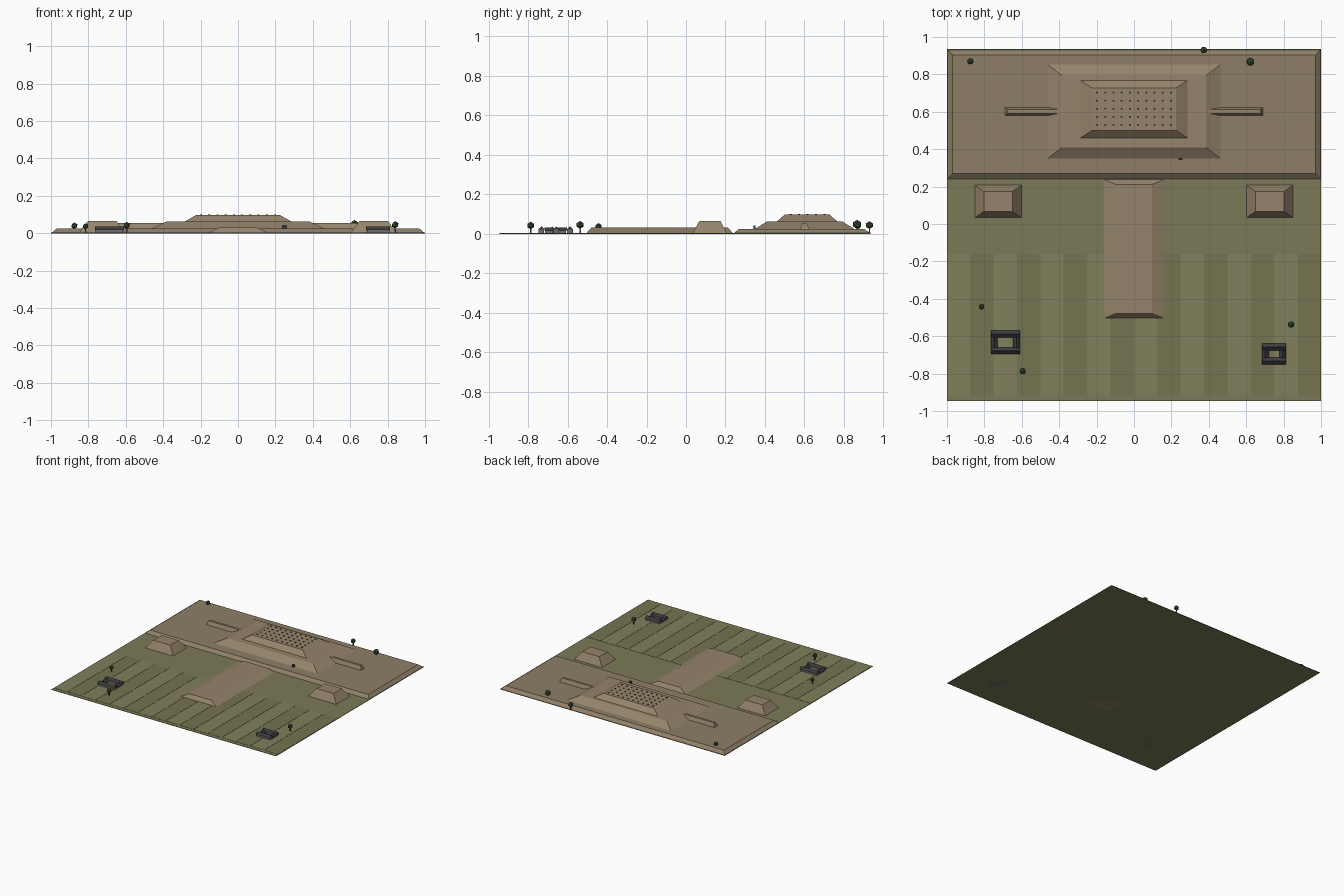
import bpy, bmesh

if "Cube" in bpy.data.objects:
    bpy.data.objects.remove(bpy.data.objects["Cube"])

def material(name, rgb):
    m = bpy.data.materials.new(name)
    m.diffuse_color = (*rgb, 1)
    m.use_nodes = True
    m.node_tree.nodes["Principled BSDF"].inputs["Base Color"].default_value = m.diffuse_color
    return m

EARTH = material("rammed_earth", (0.30, 0.23, 0.145))
TERRACE = material("terrace_earth", (0.27, 0.21, 0.135))
GRASS = material("grass", (0.20, 0.195, 0.095))
FIELDS = [material("field_a", (0.22, 0.215, 0.105)), material("field_b", (0.18, 0.175, 0.08))]
ROOF = material("roof_tile", (0.045, 0.045, 0.055))
WALL = material("wall", (0.16, 0.15, 0.14))
LEAF = material("leaf", (0.045, 0.085, 0.04))
BARK = material("bark", (0.09, 0.06, 0.035))
STONE = material("dark_stone", (0.04, 0.04, 0.04))

def finish(bm, name, mat):
    bmesh.ops.recalc_face_normals(bm, faces=bm.faces)
    me = bpy.data.meshes.new(name)
    bm.to_mesh(me)
    bm.free()
    me.materials.append(mat)
    ob = bpy.data.objects.new(name, me)
    bpy.context.collection.objects.link(ob)
    return ob

def frustum(name, mat, x, y, z, ix=0.0, iy=0.0):
    """Box over ranges x, y, z whose top is inset by ix and iy."""
    bm = bmesh.new()
    bmesh.ops.create_cube(bm, size=1)
    for v in bm.verts:
        top = v.co.z > 0
        sx, sy = (1 if v.co.x > 0 else -1), (1 if v.co.y > 0 else -1)
        v.co = ((x[1] if sx > 0 else x[0]) - (sx * ix if top else 0),
                (y[1] if sy > 0 else y[0]) - (sy * iy if top else 0),
                z[1] if top else z[0])
    return finish(bm, name, mat)

# ground and field strips
frustum("ground", GRASS, (-1, 1), (-0.945, 0.935), (0, 0.003))
for i in range(16):
    x0 = -1 + i * 0.125
    frustum("field_strip", FIELDS[i % 2], (x0 + 0.002, x0 + 0.121), (-0.915, -0.16), (0.001, 0.0045))

# stepped platform
frustum("terrace", TERRACE, (-1, 1), (0.238, 0.935), (0, 0.025), 0.03, 0.032)
frustum("middle_tier", EARTH, (-0.468, 0.468), (0.346, 0.857), (0.022, 0.062), 0.083, 0.064)
frustum("upper_tier", EARTH, (-0.29, 0.29), (0.458, 0.77), (0.06, 0.097), 0.065, 0.042)
frustum("causeway", EARTH, (-0.167, 0.167), (-0.507, 0.24), (0, 0.032), 0.07, 0.028)

# paired ramparts and gate mounds
for s in (-1, 1):
    frustum("rampart", EARTH, sorted((s * 0.38, s * 0.69)), (0.578, 0.625), (0.022, 0.055), 0.014, 0.014)
    frustum("gate_mound", EARTH, sorted((s * 0.60, s * 0.852)), (0.033, 0.209), (0, 0.065), 0.05, 0.035)

# column bases on the upper tier
for i in range(10):
    for j in range(5):
        x, y = -0.198 + i * 0.044, 0.53 + j * 0.043
        bm = bmesh.new()
        bmesh.ops.create_cone(bm, cap_ends=True, segments=8, radius1=0.006, radius2=0.006, depth=0.006)
        bmesh.ops.translate(bm, verts=bm.verts, vec=(x, y, 0.098))
        finish(bm, "column_base", STONE)

# marker stone
frustum("marker_stone", STONE, (0.238, 0.258), (0.343, 0.353), (0.022, 0.043))

def hall(cx, cy, lx, ly, h, along_x):
    """Walled hall with a gable roof."""
    frustum("hall_wall", WALL, (cx - lx / 2 + 0.004, cx + lx / 2 - 0.004),
            (cy - ly / 2 + 0.004, cy + ly / 2 - 0.004), (0, h))
    frustum("hall_roof", ROOF, (cx - lx / 2, cx + lx / 2), (cy - ly / 2, cy + ly / 2), (h, h + 0.015),
            0 if along_x else lx / 2 - 0.001, ly / 2 - 0.001 if along_x else 0)

# courtyard houses
for cx, cy, w, d in ((-0.688, -0.633, 0.155, 0.126), (0.749, -0.695, 0.129, 0.111)):
    t = 0.036
    for s in (-1, 1):
        hall(cx, cy + s * (d - t) / 2, w, t, 0.021, True)
        hall(cx + s * (w - t) / 2, cy, t, d - 2 * t + 0.006, 0.016, False)

# trees
for x, y, z, h, r in ((-0.875, 0.87, 0.02, 0.04, 0.018), (0.373, 0.93, 0, 0.044, 0.02),
                      (0.622, 0.867, 0.02, 0.048, 0.023), (-0.815, -0.443, 0, 0.037, 0.017),
                      (-0.595, -0.787, 0, 0.042, 0.019), (0.84, -0.537, 0, 0.045, 0.02)):
    frustum("tree_trunk", BARK, (x - 0.004, x + 0.004), (y - 0.004, y + 0.004), (z, h), 0.001, 0.001)
    bm = bmesh.new()
    bmesh.ops.create_icosphere(bm, subdivisions=1, radius=r)
    bmesh.ops.translate(bm, verts=bm.verts, vec=(x, y, h))
    finish(bm, "tree_crown", LEAF)
